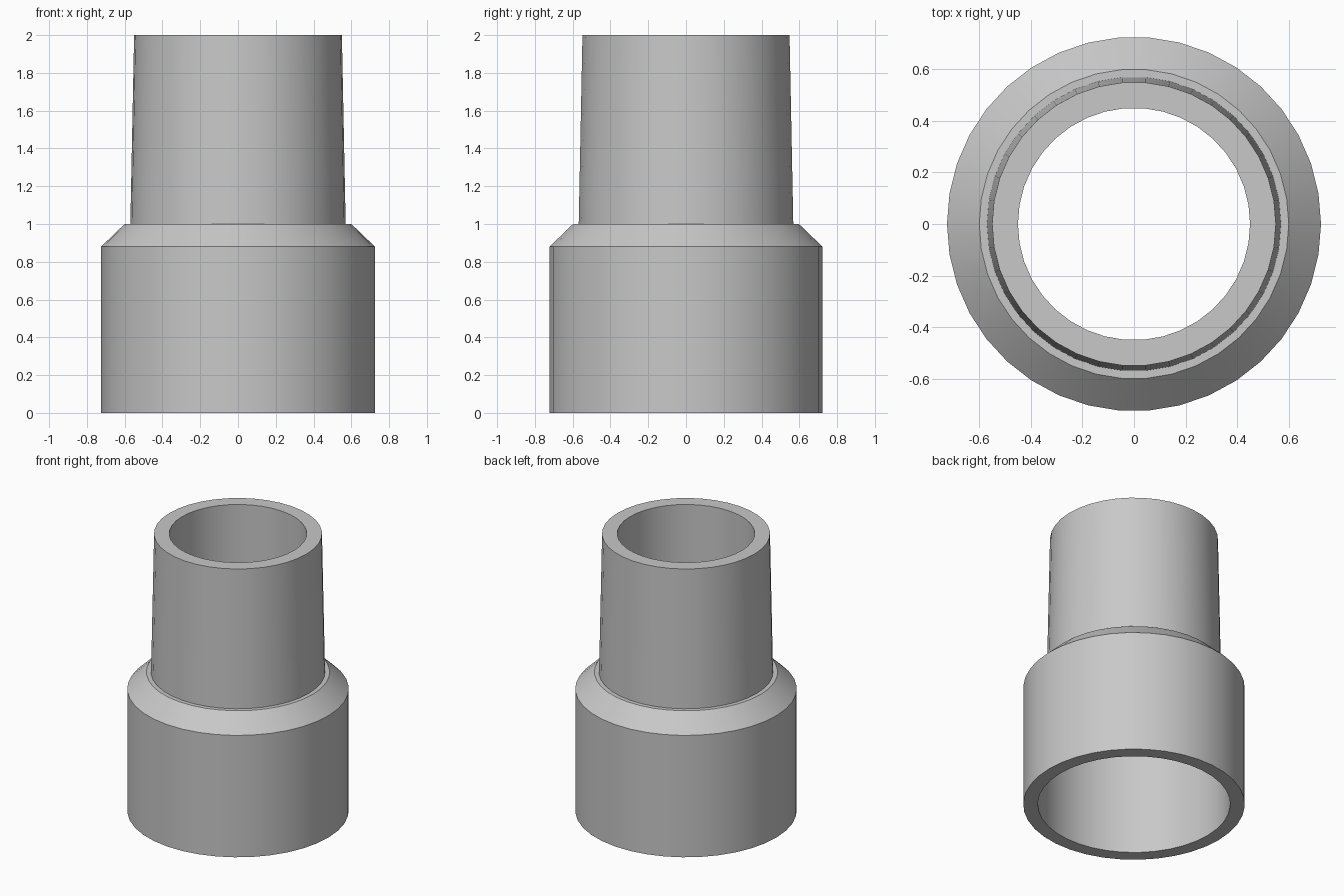
import bpy
import bmesh
from math import cos, sin, tau, radians

cube = bpy.data.objects.get("Cube")
if cube:
    bpy.data.objects.remove(cube, do_unlink=True)

SIDES = 38

# Plain grey plastic
grey = bpy.data.materials.new("grey_plastic")
grey.use_nodes = True
colour = (0.58, 0.58, 0.58, 1)
grey.diffuse_color = colour
grey.node_tree.nodes["Principled BSDF"].inputs["Base Color"].default_value = colour


def lathe(name, profile):
    """Turn a closed (radius, height) profile around the z axis."""
    bm = bmesh.new()
    rings = []
    for i in range(SIDES):
        a = tau * i / SIDES
        rings.append([bm.verts.new((r * cos(a), r * sin(a), z)) for r, z in profile])
    n = len(profile)
    for i in range(SIDES):
        here, there = rings[i], rings[(i + 1) % SIDES]
        for j in range(n):
            k = (j + 1) % n
            bm.faces.new((here[j], there[j], there[k], here[k]))
    bmesh.ops.recalc_face_normals(bm, faces=bm.faces)
    mesh = bpy.data.meshes.new(name)
    bm.to_mesh(mesh)
    bm.free()
    mesh.materials.append(grey)
    obj = bpy.data.objects.new(name, mesh)
    bpy.context.collection.objects.link(obj)
    bpy.ops.object.select_all(action="DESELECT")
    obj.select_set(True)
    bpy.context.view_layer.objects.active = obj
    bpy.ops.object.shade_smooth_by_angle(angle=radians(25))
    return obj


# Wide socket, chamfered shoulder, tapered spigot, then the stepped bore
outside = [(0.725, 0), (0.725, 0.88), (0.6, 1.0), (0.57, 1.0), (0.55, 2.0)]
bore = [(0.45, 2.0), (0.45, 1.0), (0.63, 0.88), (0.63, 0)]
lathe("pipe_reducer", outside + bore)
